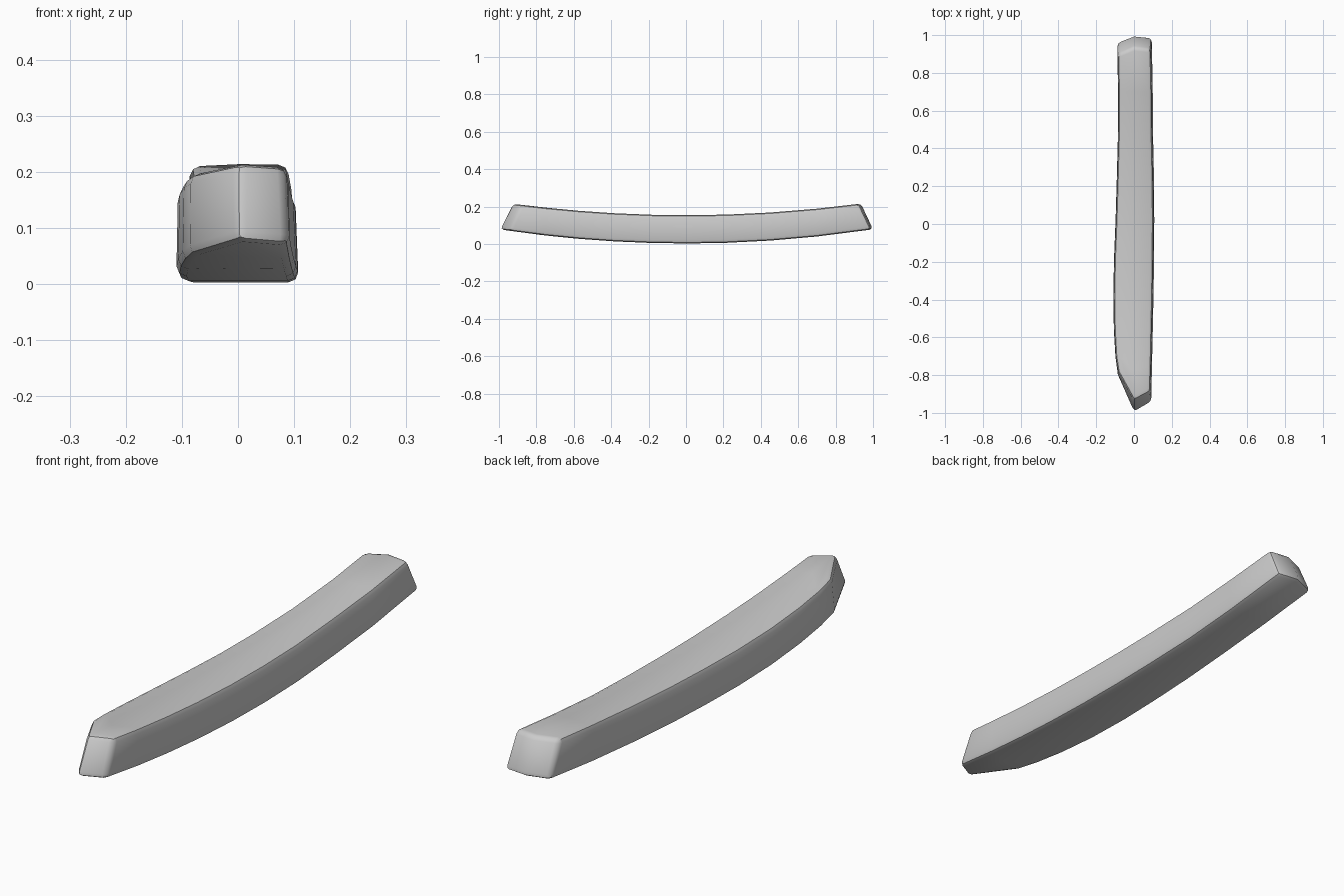
import bpy, bmesh

if "Cube" in bpy.data.objects:
    bpy.data.objects.remove(bpy.data.objects["Cube"])

def bottom(y):
    return 0.003 + 0.076 * y * y

def top(y):
    return 0.154 + 0.071 * y * y

# Stations along the plank: left x, right x, then y of left, middle, right edge
stations = [
    (-0.087, 0.092, -0.80, -1.00, -0.945),
    (-0.099, 0.096, -0.70, -0.78, -0.75),
    (-0.107, 0.100, -0.56, -0.58, -0.57),
    (-0.110, 0.104, -0.38, -0.38, -0.38),
    (-0.106, 0.107, -0.18, -0.18, -0.18),
    (-0.098, 0.108, 0.02, 0.02, 0.02),
    (-0.092, 0.107, 0.22, 0.22, 0.22),
    (-0.086, 0.102, 0.45, 0.45, 0.45),
    (-0.085, 0.100, 0.70, 0.70, 0.70),
    (-0.089, 0.095, 0.965, 1.00, 0.99),
]

bm = bmesh.new()
rings = []
last = len(stations) - 1
for i, (xl, xr, yl, ym, yr) in enumerate(stations):
    # The end faces lean inward towards the top
    lean = (0.02, 0.07, 0.06) if i == 0 else (-0.065,) * 3 if i == last else (0,) * 3
    low = [(xl, yl), (0, ym), (xr, yr)]
    high = [(xl + 0.003, yl + lean[0]), (0, ym + lean[1]), (xr - 0.006, yr + lean[2])]
    ring = [bm.verts.new((x, y, bottom(y))) for x, y in low]
    ring += [bm.verts.new((x, y, top(y))) for x, y in reversed(high)]
    rings.append(ring)

# Skin the stations and close both ends with two panels each
for a, b in zip(rings, rings[1:]):
    for k in range(6):
        n = (k + 1) % 6
        bm.faces.new((a[k], a[n], b[n], b[k]))
for r in (rings[0], rings[-1]):
    bm.faces.new((r[0], r[1], r[4], r[5]))
    bm.faces.new((r[1], r[2], r[3], r[4]))
bmesh.ops.recalc_face_normals(bm, faces=bm.faces)

# Worn, rounded outer edges
hard = [e for e in bm.edges if e.calc_face_angle(0) > 0.75]
bmesh.ops.bevel(bm, geom=hard, offset=0.018, segments=2, profile=0.5, affect='EDGES')

mesh = bpy.data.meshes.new("curved_plank")
bm.to_mesh(mesh)
bm.free()
plank = bpy.data.objects.new("curved_plank", mesh)
bpy.context.collection.objects.link(plank)
bpy.context.view_layer.objects.active = plank
plank.select_set(True)
bpy.ops.object.shade_smooth_by_angle(angle=0.6)
